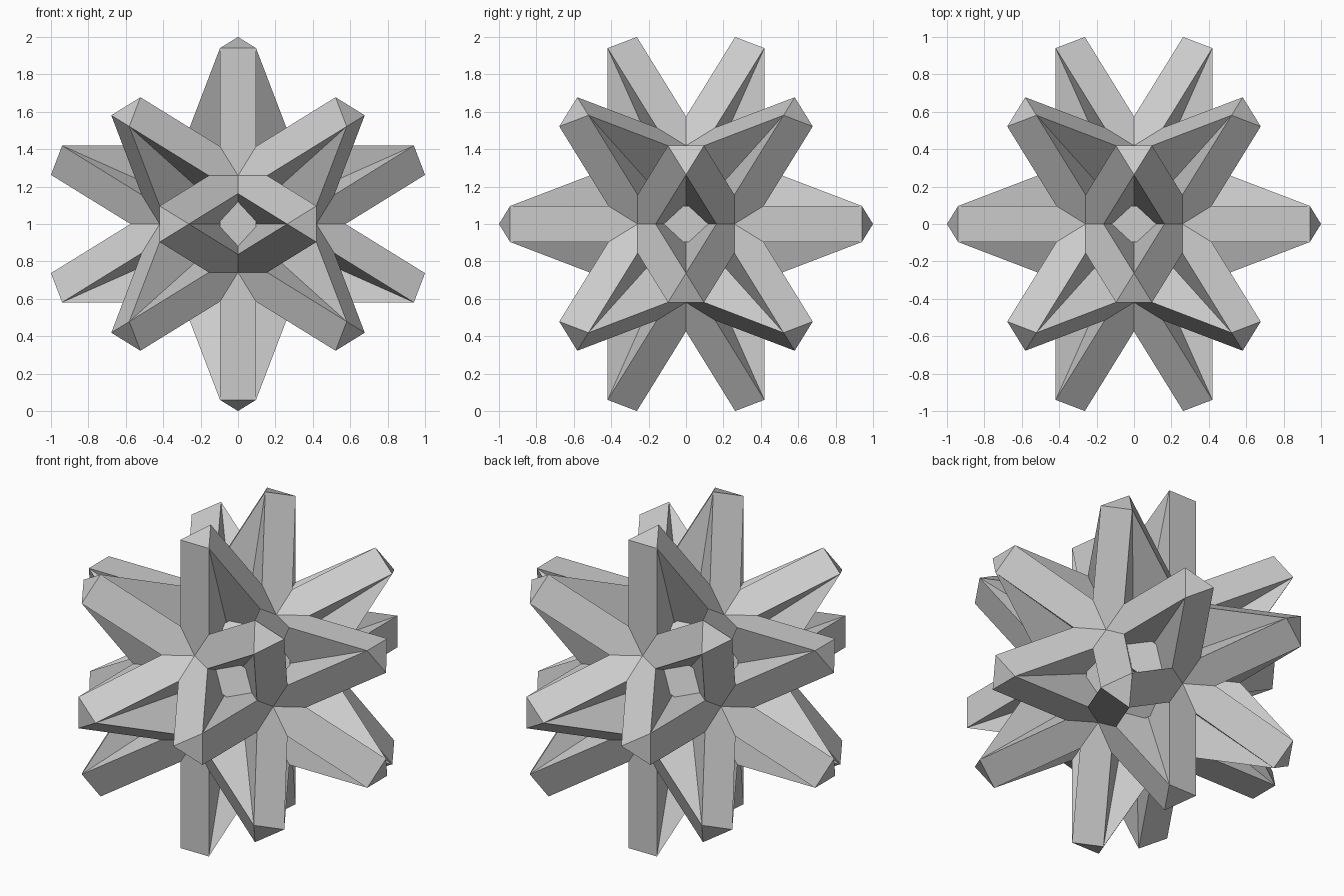
import bpy, bmesh
from itertools import combinations
from mathutils import Vector

if "Cube" in bpy.data.objects:
    bpy.data.objects.remove(bpy.data.objects["Cube"])

PHI = (1 + 5 ** 0.5) / 2
CUT = 0.156                      # how far each spike tip is cut along the dodecahedron edges
EDGE = 2 / PHI ** 2              # dodecahedron edge length when the width is 2
CENTRE = Vector((0, 0, 1))

# Corner directions of a dodecahedron
corners = [Vector((x, y, z)) / PHI for x in (-1, 1) for y in (-1, 1) for z in (-1, 1)]
for a in (-1, 1):
    for b in (-1, 1):
        p = (0, a / PHI ** 2, b)
        corners += [Vector((p[i], p[(i + 1) % 3], p[(i + 2) % 3])) for i in range(3)]

bm = bmesh.new()
core = bm.verts.new(CENTRE)

# Three tip vertices around each corner, keyed by (corner, neighbour)
near = {i: [j for j, w in enumerate(corners) if abs((w - v).length - EDGE) < 0.01]
        for i, v in enumerate(corners)}
tip = {(i, j): bm.verts.new(CENTRE + corners[i].lerp(corners[j], CUT))
       for i in near for j in near[i]}


def outward_face(verts):
    a, b, c = (v.co for v in verts[:3])
    if (b - a).cross(c - a).dot(a - CENTRE) < 0:
        verts = verts[::-1]
    bm.faces.new(verts)
    return verts


# Triangular spike ends
for i in near:
    outward_face([tip[i, j] for j in near[i]])

# Long bars joining pairs of spikes, with side walls running in to the core
for i, k in combinations(near, 2):
    if abs((corners[i] - corners[k]).length - 2) > 0.01:
        continue
    ends = [sorted(near[s], key=lambda j: (corners[j] - corners[o]).length)[:2]
            for s, o in ((i, k), (k, i))]
    a, b = (tip[i, j] for j in ends[0])
    c, d = sorted((tip[k, j] for j in ends[1]), key=lambda v: (v.co - b.co).length)
    ring = outward_face([a, b, c, d])
    for n in range(4):
        p, q = ring[n], ring[(n + 1) % 4]
        if (p.co - q.co).length > 1:
            bm.faces.new((q, p, core))

mesh = bpy.data.meshes.new("spiked_star")
bm.to_mesh(mesh)
bm.free()
bpy.context.collection.objects.link(bpy.data.objects.new("spiked_star", mesh))
